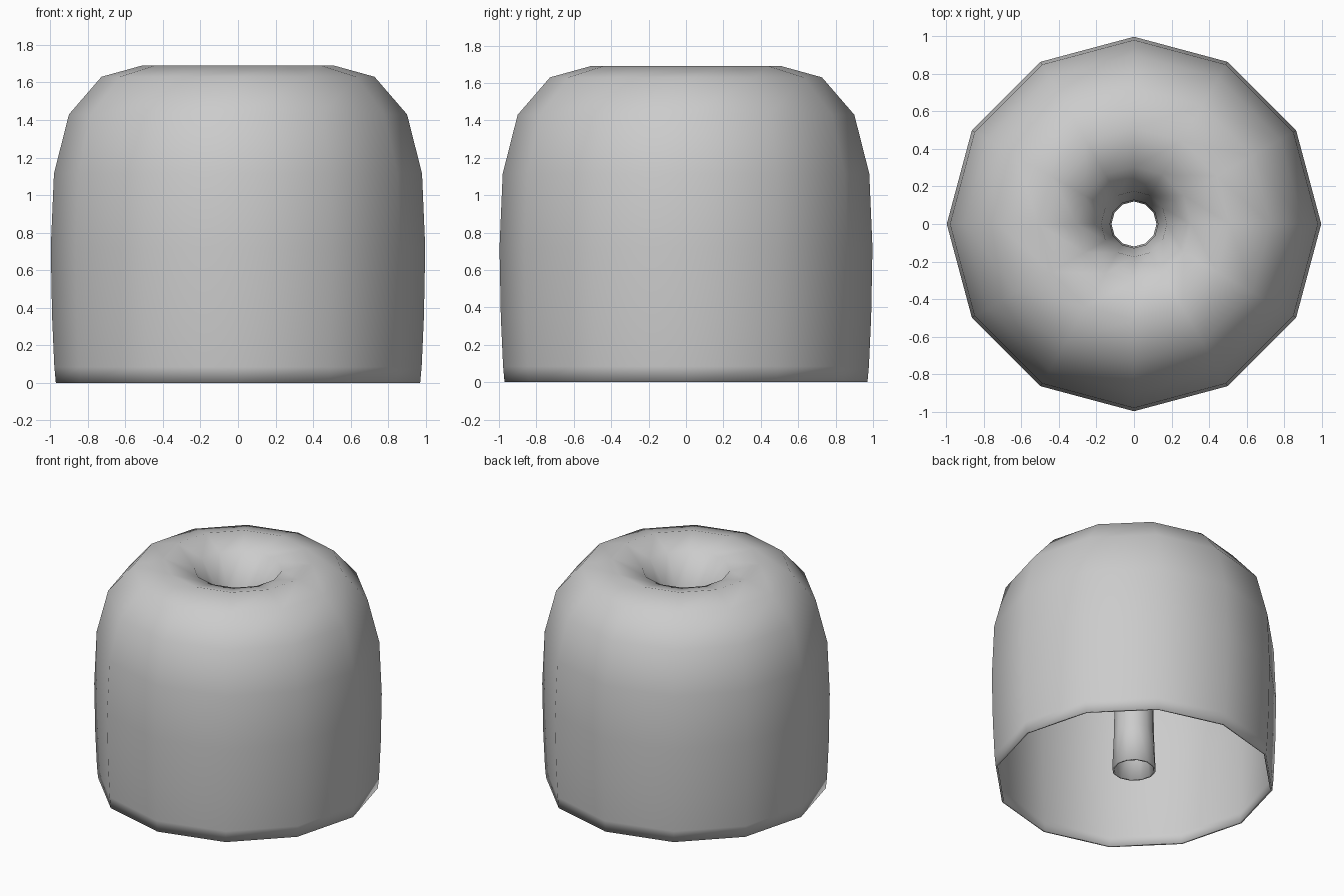
import bpy, bmesh, math

if "Cube" in bpy.data.objects:
    bpy.data.objects.remove(bpy.data.objects["Cube"])

SIDES = 12
# radius, height: outer wall from the floor, over the rounded top, down the centre tube
profile = [(0.97, 0.0), (0.978, 0.085), (0.99, 0.35), (0.997, 0.72), (0.98, 1.115),
           (0.90, 1.43), (0.727, 1.63), (0.51, 1.69), (0.305, 1.63),
           (0.175, 1.43), (0.128, 1.115), (0.12, 0.72), (0.125, 0.35), (0.137, 0.065)]

# Lathe the profile into a twelve-sided shell
bm = bmesh.new()
rings = []
for r, z in profile:
    rings.append([bm.verts.new((r * math.cos(2 * math.pi * i / SIDES),
                                r * math.sin(2 * math.pi * i / SIDES), z))
                  for i in range(SIDES)])
for a, b in zip(rings, rings[1:]):
    for i in range(SIDES):
        j = (i + 1) % SIDES
        f = bm.faces.new((a[i], a[j], b[j], b[i]))
        f.smooth = True
mesh = bpy.data.meshes.new("hollow_body")
bm.to_mesh(mesh)
bm.free()

body = bpy.data.objects.new("hollow_body", mesh)
bpy.context.collection.objects.link(body)

# Thin wall, open underneath
wall = body.modifiers.new("thin_wall", 'SOLIDIFY')
wall.thickness = 0.015
wall.offset = -1
